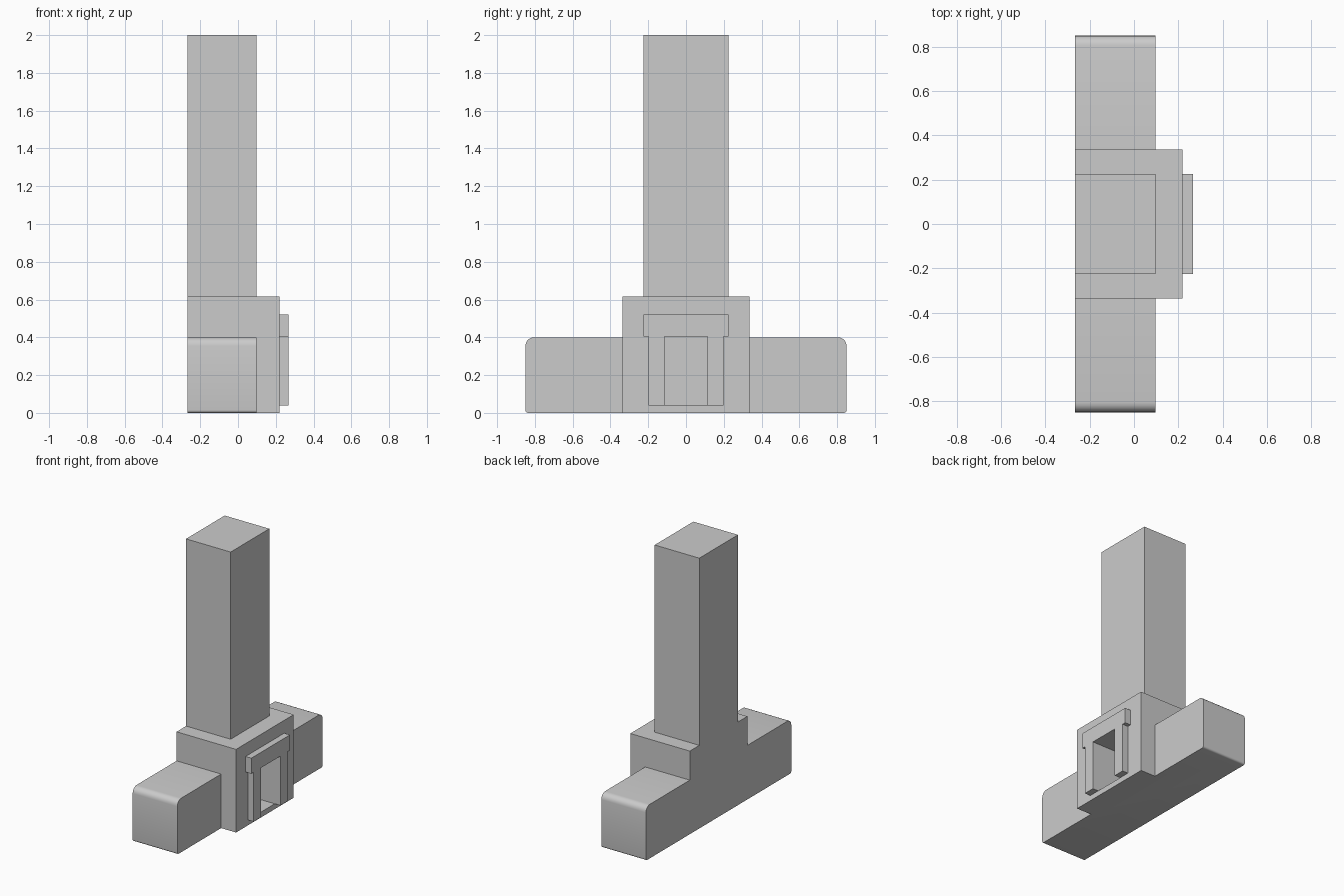
import bpy, bmesh, math

if "Cube" in bpy.data.objects:
    bpy.data.objects.remove(bpy.data.objects["Cube"])


def extrude_x(name, profile, x0, x1):
    """Closed (y, z) outline extruded along x."""
    bm = bmesh.new()
    face = bm.faces.new([bm.verts.new((x0, y, z)) for y, z in profile])
    ext = bmesh.ops.extrude_face_region(bm, geom=[face])
    for v in ext["geom"]:
        if isinstance(v, bmesh.types.BMVert):
            v.co.x = x1
    bmesh.ops.recalc_face_normals(bm, faces=bm.faces)
    mesh = bpy.data.meshes.new(name)
    bm.to_mesh(mesh)
    bm.free()
    obj = bpy.data.objects.new(name, mesh)
    bpy.context.collection.objects.link(obj)
    return obj


def box(name, x0, x1, y0, y1, z0, z1):
    return extrude_x(name, [(y0, z0), (y1, z0), (y1, z1), (y0, z1)], x0, x1)


def arc(cy, cz, r, a0, a1, n=5):
    angles = [math.radians(a0 + (a1 - a0) * i / n) for i in range(n + 1)]
    return [(cy + r * math.cos(a), cz + r * math.sin(a)) for a in angles]


def combine(obj, tool, operation):
    mod = obj.modifiers.new(operation.title(), "BOOLEAN")
    mod.operation, mod.solver, mod.object = operation, "EXACT", tool
    bpy.context.view_layer.objects.active = obj
    bpy.ops.object.modifier_apply(modifier=mod.name)
    bpy.data.objects.remove(tool)


BACK, WALL, PORCH, TRIM = -0.267, 0.098, 0.22, 0.267
END, MID, TOWER = 0.85, 0.337, 0.226
WING_TOP, MID_TOP, TOP = 0.40, 0.615, 2.0
DOOR, SILL, HEAD = 0.115, 0.04, 0.405

# Tower, centre and rounded wings as one symmetrical silhouette
half = (arc(END - 0.015, 0.015, 0.015, -90, 0)
        + arc(END - 0.045, WING_TOP - 0.045, 0.045, 0, 90)
        + [(MID, WING_TOP), (MID, MID_TOP), (TOWER, MID_TOP), (TOWER, TOP)])
outline = half + [(-y, z) for y, z in reversed(half)]
body = extrude_x("tower_building", outline, BACK, WALL)

# Projecting entrance block
combine(body, box("entrance_block", WALL, PORCH, -MID, MID, 0, MID_TOP), "UNION")

# Door recess
combine(body, box("door_recess", -0.03, 0.4, -DOOR, DOOR, SILL, HEAD), "DIFFERENCE")

bpy.ops.object.select_all(action="DESELECT")
body.select_set(True)
bpy.context.view_layer.objects.active = body
bpy.ops.object.shade_smooth_by_angle(angle=math.radians(30))

# Door surround
for side, name in ((-1, "door_jamb_left"), (1, "door_jamb_right")):
    y0, y1 = sorted((side * DOOR, side * 0.198))
    box(name, PORCH, TRIM, y0, y1, SILL, HEAD)
box("door_lintel", PORCH, TRIM, -TOWER, TOWER, HEAD, 0.52)
